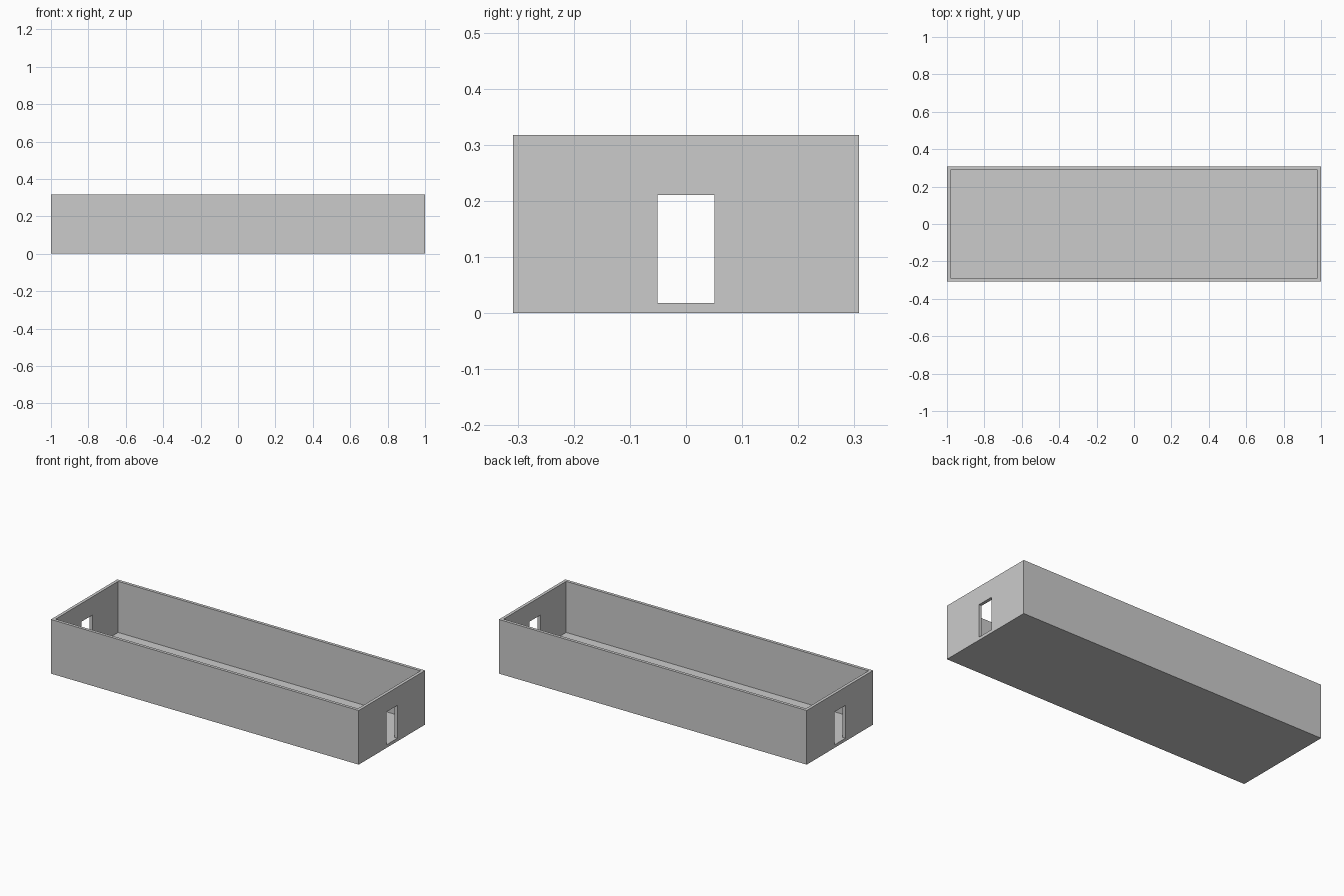
import bpy

if "Cube" in bpy.data.objects:
    bpy.data.objects.remove(bpy.data.objects["Cube"])

HALF_X, HALF_Y, HEIGHT = 1.0, 0.308, 0.318
WALL = 0.018
FLOOR = 0.018


def box(name, x, y, z):
    """Axis-aligned box from (min, max) ranges."""
    bpy.ops.mesh.primitive_cube_add(size=1)
    ob = bpy.context.object
    ob.name = name
    for v in ob.data.vertices:
        v.co = [r[0] if c < 0 else r[1] for c, r in zip(v.co, (x, y, z))]
    return ob


def cut(target, cutter):
    """Subtract a cutter, apply it and remove the helper."""
    cutter.hide_render = True
    mod = target.modifiers.new("cut", "BOOLEAN")
    mod.operation = "DIFFERENCE"
    mod.solver = "EXACT"
    mod.object = cutter
    bpy.context.view_layer.objects.active = target
    bpy.ops.object.modifier_apply(modifier=mod.name)
    bpy.data.objects.remove(cutter, do_unlink=True)


# Floor and four walls as one solid shell
shell = box("room_shell", (-HALF_X, HALF_X), (-HALF_Y, HALF_Y), (0, HEIGHT))

# Open-topped interior
ix, iy = HALF_X - WALL, HALF_Y - WALL
cut(shell, box("interior_cutter", (-ix, ix), (-iy, iy), (FLOOR, HEIGHT + 0.1)))

# Doorway in each end wall, sill flush with the floor
for side in (-1, 1):
    xs = sorted((side * (ix - 0.05), side * (HALF_X + 0.05)))
    cut(shell, box("doorway_cutter", xs, (-0.051, 0.051), (FLOOR, 0.211)))
